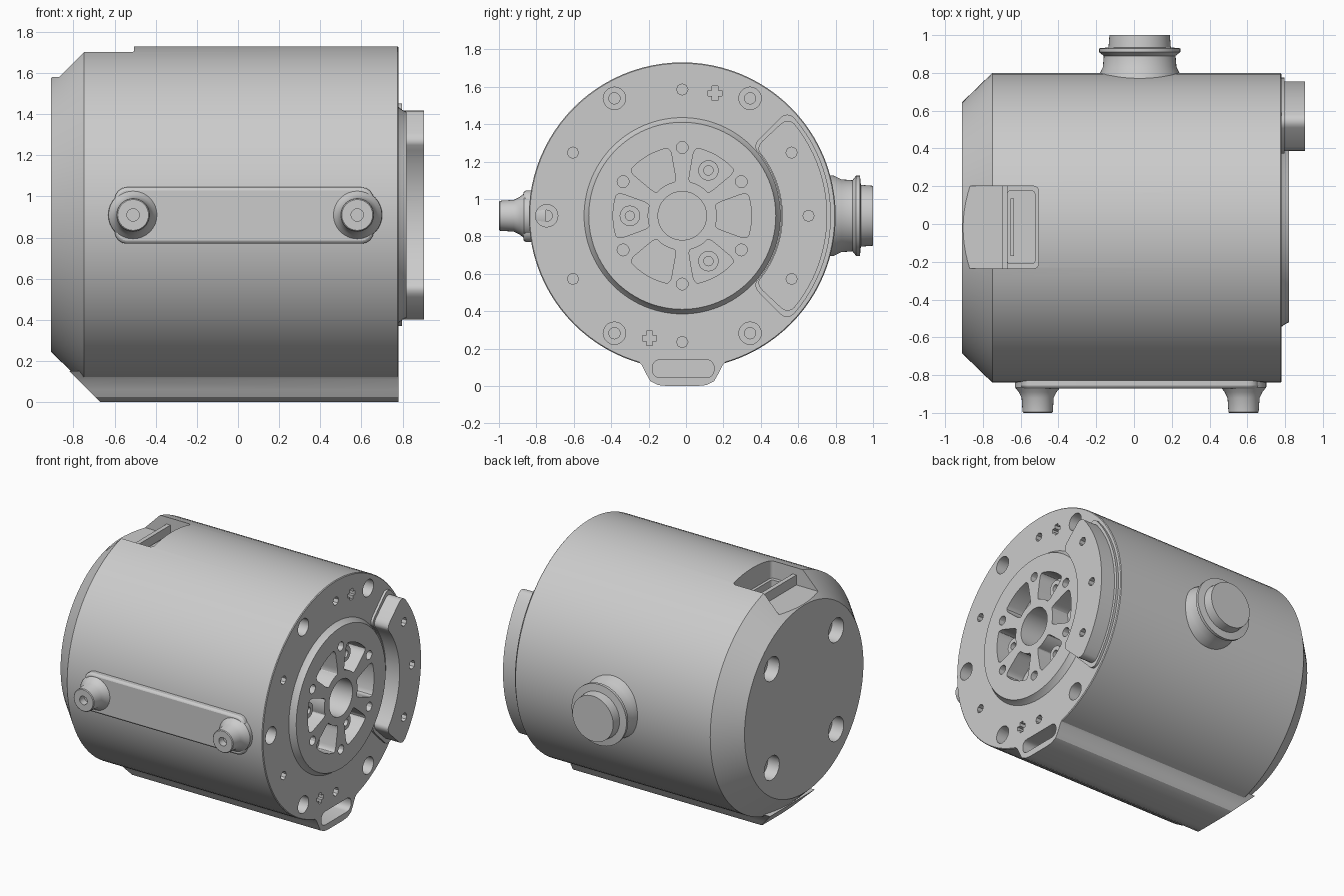
import bpy, bmesh, math

cube = bpy.data.objects.get("Cube")
if cube:
    bpy.data.objects.remove(cube)

grey = bpy.data.materials.new("plain_grey")
grey.use_nodes = True
colour = (0.6, 0.6, 0.6, 1)
grey.diffuse_color = colour
grey.node_tree.nodes["Principled BSDF"].inputs["Base Color"].default_value = colour

CY, CZ = -0.02, 0.91      # axis of the drum
FACE, DISC = 0.78, 0.82   # planes of the flange and the raised disc


def place(axis, u, v, t):
    return {"X": (t, u, v), "Y": (u, t, v), "Z": (u, v, t)}[axis]


def finish(name, bm):
    bmesh.ops.recalc_face_normals(bm, faces=bm.faces)
    mesh = bpy.data.meshes.new(name)
    bm.to_mesh(mesh)
    bm.free()
    mesh.materials.append(grey)
    obj = bpy.data.objects.new(name, mesh)
    bpy.context.collection.objects.link(obj)
    return obj


def lathe(name, axis, u, v, profile, sides=32):
    """Turn (position, radius) pairs about an axis through u, v."""
    bm = bmesh.new()
    rings = []
    for t, r in profile:
        turn = [math.tau * i / sides for i in range(sides)]
        rings.append([bm.verts.new(place(axis, u + r * math.cos(a), v + r * math.sin(a), t)) for a in turn])
    for a, b in zip(rings, rings[1:]):
        for i in range(sides):
            j = (i + 1) % sides
            bm.faces.new((a[i], a[j], b[j], b[i]))
    bm.faces.new(rings[0])
    bm.faces.new(rings[-1])
    return finish(name, bm)


def prism(name, axis, outline, t0, t1, rounding=0.0):
    """Extrude an outline; round its sharp corners."""
    bm = bmesh.new()
    a, b = [[bm.verts.new(place(axis, u, v, t)) for u, v in outline] for t in (t0, t1)]
    n = len(outline)
    bm.faces.new(a)
    bm.faces.new(b)
    sides = [bm.faces.new((a[i], a[(i + 1) % n], b[(i + 1) % n], b[i])) for i in range(n)]
    bmesh.ops.recalc_face_normals(bm, faces=bm.faces)
    if rounding:
        corners = [e for e in bm.edges if all(f in sides for f in e.link_faces)
                   and e.calc_face_angle(0) > math.radians(35)]
        bmesh.ops.bevel(bm, geom=corners, offset=rounding, segments=4, profile=0.5, affect="EDGES")
    return finish(name, bm)


def rect(u0, u1, v0, v1):
    return [(u0, v0), (u1, v0), (u1, v1), (u0, v1)]


def polar(r, degrees):
    a = math.radians(degrees)
    return CY + r * math.cos(a), CZ + r * math.sin(a)


def sector(r0, r1, middle, half0, half1, steps=12):
    """Ring sector whose half angle may differ inside and outside."""
    spread = [2 * i / steps - 1 for i in range(steps + 1)]
    return ([polar(r1, middle + half1 * s) for s in spread]
            + [polar(r0, middle - half0 * s) for s in spread])


def combine(target, tools, operation):
    for tool in tools:
        m = target.modifiers.new(tool.name, "BOOLEAN")
        m.object, m.operation, m.solver = tool, operation, "EXACT"
    graph = bpy.context.evaluated_depsgraph_get()
    mesh = bpy.data.meshes.new_from_object(target.evaluated_get(graph))
    target.modifiers.clear()
    target.data = mesh
    for tool in tools:
        bpy.data.objects.remove(tool)


# Drum with chamfered rear end and raised disc on the working end
drum = lathe("drum_body", "X", CY, CZ,
             [(-0.91, 0.665), (-0.75, 0.82), (0.775, 0.82), (FACE, 0.815), (FACE, 0.525),
              (0.80, 0.51), (DISC, 0.5)], 96)

# Flared rail along the underside, its rear end cut at a slant
half = [(0.25, 0.15), (0.215, 0.11), (0.19, 0.06), (0.17, 0.025), (0.13, 0.005), (0.08, 0)]
outline = [(CY - y, z) for y, z in half] + [(CY + y, z) for y, z in reversed(half)]
rail = prism("bottom_rail", "X", outline, -0.67, FACE)
for vert in rail.data.vertices:
    if vert.co.x < 0:
        vert.co.x -= vert.co.z

# Raised arc block with a slightly wider foot
arc = prism("arc_block", "X", sector(0.535, 0.775, 0, 43, 43, 24), 0.7, 0.905, 0.05)
foot = prism("arc_foot", "X", sector(0.53, 0.795, 0, 45, 45, 24), 0.7, 0.797, 0.05)
combine(drum, [rail, foot, arc], "UNION")

cutters = []


def hole(angle, distance, r, top, depth, sides=20):
    u, v = polar(distance, angle)
    cutters.append(lathe("hole", "X", u, v, [(top - depth, r), (top + 0.1, r)], sides))


# Centre bore, wedge pockets and bolt holes of the disc
hole(0, 0, 0.13, DISC, 0.25, 32)
for k in range(6):
    cutters.append(prism("pocket", "X", sector(0.185, 0.37, 60 * k, 20, 20), 0.69, 0.95, 0.04))
    hole(60 * k + 30, 0.365, 0.032, DISC, 0.09, 12)

# Counterbored flange holes
for angle in (60, 120, 180, 240, 300):
    u, v = polar(0.725, angle)
    cutters.append(lathe("counterbore", "X", u, v,
                         [(0.62, 0.03), (0.7, 0.03), (0.7, 0.06), (0.95, 0.06)], 20))

# Small pin holes around the flange and through the arc
for angle in range(0, 360, 30):
    if angle in (0, 30, 330):
        hole(angle, 0.675, 0.03, 0.905, 0.07, 8)
    elif angle in (90, 150, 210, 270):
        hole(angle, 0.675, 0.03, FACE, 0.07, 8)

# Cross shaped sockets
w, l = 0.015, 0.038
plus = [(w, w), (w, l), (-w, l), (-w, w), (-l, w), (-l, -w),
        (-w, -w), (-w, -l), (w, -l), (w, -w), (l, -w), (l, w)]
for side in (1, -1):
    spot = [(CY + side * 0.175 + u, CZ + side * 0.655 + v) for u, v in plus]
    cutters.append(prism("cross_socket", "X", spot, 0.7, 0.9))

# Slot in the end of the bottom rail
cutters.append(prism("rail_slot", "X", rect(-0.18, 0.15, 0.045, 0.14), 0.55, 0.9, 0.04))

# Mounting holes in the rear end
for su in (-1, 1):
    for sv in (-1, 1):
        cutters.append(lathe("rear_hole", "X", CY + su * 0.36, CZ + sv * 0.35,
                             [(-1.0, 0.085), (-0.82, 0.085), (-0.82, 0.04), (-0.76, 0.04)], 20))

# Connector notch on top with a deeper pocket in it
cutters.append(prism("top_notch", "Z", rect(-1.1, -0.505, -0.235, 0.2), 1.58, 1.9, 0.025))
cutters.append(prism("top_pocket", "Z", rect(-0.67, -0.525, -0.21, 0.175), 1.45, 1.85, 0.015))
combine(drum, cutters, "DIFFERENCE")
parts = [drum]

# Rim and contact strip inside the notch
parts.append(prism("notch_rim", "Z", rect(-0.70, -0.67, -0.235, 0.2), 1.55, 1.65))
parts.append(prism("contact_strip", "Z", rect(-0.655, -0.635, -0.17, 0.135), 1.44, 1.6))

# Posts standing in three of the pockets
for angle in (60, 180, 300):
    u, v = polar(0.28, angle)
    parts.append(lathe("pocket_post", "X", u, v,
                       [(0.66, 0.055), (0.76, 0.055), (0.76, 0.025), (0.72, 0.025)], 16))

# Flat side plate with two pipe stubs
plate = prism("side_plate", "Y", rect(-0.60, 0.66, 0.77, 1.045), -0.87, -0.76, 0.06)
bevel = plate.modifiers.new("edge", "BEVEL")
bevel.width, bevel.segments, bevel.limit_method = 0.015, 2, "ANGLE"
parts.append(plate)
for name, x in (("rear_stub", -0.51), ("forward_stub", 0.58)):
    parts.append(lathe(name, "Y", x, CZ,
                       [(-0.75, 0.125), (-0.865, 0.12), (-0.89, 0.1), (-0.92, 0.085), (-0.995, 0.08),
                        (-1.0, 0.075), (-1.0, 0.03), (-0.95, 0.03)], 32))

# Large flanged port on the back
parts.append(lathe("back_port", "Y", 0.03, CZ,
                   [(0.7, 0.22), (0.79, 0.215), (0.83, 0.195), (0.89, 0.19), (0.91, 0.215),
                    (0.93, 0.215), (0.935, 0.165), (1.0, 0.16)], 48))

# Smooth shading with sharp edges kept
for obj in parts:
    obj.data.shade_smooth()
    obj.data.set_sharp_from_angle(angle=math.radians(30))
